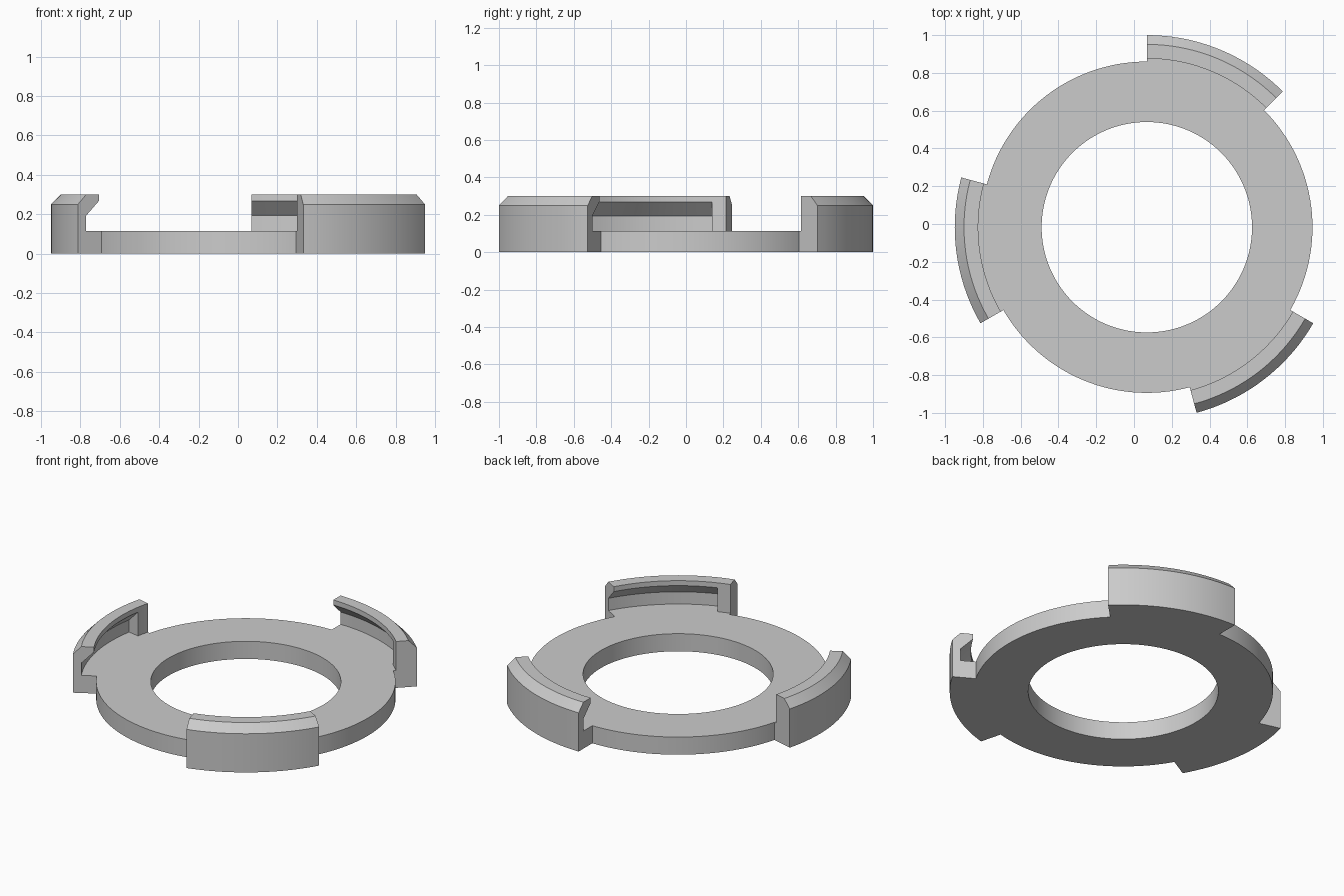
import bpy, bmesh
from math import radians, sin, cos

old = bpy.data.objects.get("Cube")
if old:
    bpy.data.objects.remove(old, do_unlink=True)

CENTRE = (0.068, -0.017)
STEP = 2.5                                   # degrees per facet
HOLE, RING, LIP, WALL, OUTER = 0.557, 0.877, 0.893, 0.968, 1.017
FLOOR, GROOVE, LIP_LOW, BEVEL, TOP = 0.114, 0.193, 0.268, 0.25, 0.3

grey = bpy.data.materials.new("plain grey")
grey.use_nodes = True
grey.diffuse_color = (0.6, 0.6, 0.6, 1)
grey.node_tree.nodes["Principled BSDF"].inputs["Base Color"].default_value = (0.6, 0.6, 0.6, 1)


def section(bm, profile, angle):
    """Place a (radius, height) profile at an angle around the axis."""
    a = radians(angle)
    return [bm.verts.new((r * cos(a) + CENTRE[0], r * sin(a) + CENTRE[1], z))
            for r, z in profile]


def sweep(bm, profile, start, end, cap_start=False, cap_end=False):
    """Turn a closed profile around the axis from start to end."""
    count = round((end - start) / STEP)
    rows = [section(bm, profile, start + i * STEP) for i in range(count + 1)]
    n = len(profile)
    for a, b in zip(rows, rows[1:]):
        for k in range(n):
            m = (k + 1) % n
            bm.faces.new((a[k], a[m], b[m], b[k]))
    if cap_start:
        bm.faces.new(rows[0])
    if cap_end:
        bm.faces.new(rows[-1])


def finish(bm, name):
    bmesh.ops.remove_doubles(bm, verts=bm.verts, dist=0.0001)
    bmesh.ops.recalc_face_normals(bm, faces=bm.faces)
    mesh = bpy.data.meshes.new(name)
    bm.to_mesh(mesh)
    bm.free()
    mesh.materials.append(grey)
    obj = bpy.data.objects.new(name, mesh)
    bpy.context.collection.objects.link(obj)
    bpy.ops.object.select_all(action='DESELECT')
    obj.select_set(True)
    bpy.context.view_layer.objects.active = obj
    bpy.ops.object.shade_smooth_by_angle(angle=radians(20))


# Flat base ring
bm = bmesh.new()
sweep(bm, [(HOLE, 0), (RING, 0), (RING, FLOOR), (HOLE, FLOOR)], 0, 360)
finish(bm, "base_ring")

# Bayonet hooks: bevelled outer wall, overhanging lip, groove closed at one end
shell = [(RING, 0), (OUTER, 0), (OUTER, BEVEL), (WALL, TOP), (LIP, TOP), (LIP, LIP_LOW)]
groove = [(WALL, GROOVE), (WALL, FLOOR)]
foot = [(LIP, FLOOR), (RING, FLOOR)]

for name, start in (("back_hook", 45), ("right_hook", 165), ("front_hook", 285)):
    bm = bmesh.new()
    stop = start + 5
    sweep(bm, shell + foot, start, stop, cap_start=True)
    sweep(bm, shell + groove + foot, stop, start + 45, cap_end=True)
    # End wall of the groove
    bm.faces.new(section(bm, [shell[-1]] + groove + [foot[0]], stop))
    finish(bm, name)
